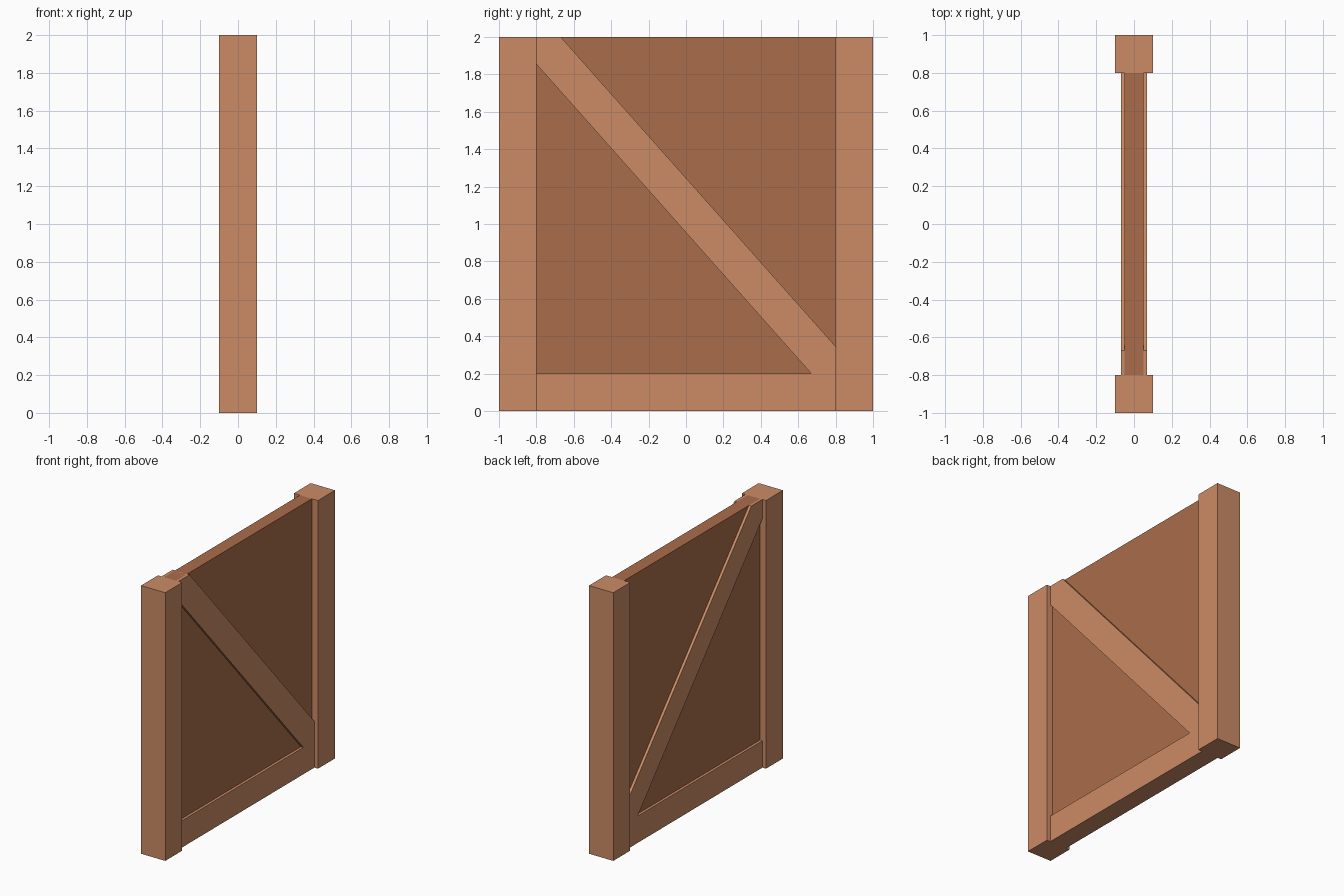
import bpy, bmesh

if "Cube" in bpy.data.objects:
    bpy.data.objects.remove(bpy.data.objects["Cube"])


def material(name, color):
    mat = bpy.data.materials.new(name)
    mat.diffuse_color = (*color, 1)
    mat.use_nodes = True
    mat.node_tree.nodes["Principled BSDF"].inputs["Base Color"].default_value = mat.diffuse_color
    return mat


def slab(name, outline, half, mat):
    """Extrude a (y, z) outline along x from -half to +half."""
    bm = bmesh.new()
    face = bm.faces.new([bm.verts.new((-half, y, z)) for y, z in outline])
    new = bmesh.ops.extrude_face_region(bm, geom=[face])["geom"]
    verts = [v for v in new if isinstance(v, bmesh.types.BMVert)]
    bmesh.ops.translate(bm, verts=verts, vec=(2 * half, 0, 0))
    bmesh.ops.recalc_face_normals(bm, faces=bm.faces)
    mesh = bpy.data.meshes.new(name)
    bm.to_mesh(mesh)
    bm.free()
    mesh.materials.append(mat)
    obj = bpy.data.objects.new(name, mesh)
    bpy.context.collection.objects.link(obj)
    return obj


def rect(y0, y1, z0, z1):
    return [(y0, z0), (y1, z0), (y1, z1), (y0, z1)]


frame_wood = material("frame_wood", (0.60, 0.26, 0.13))
panel_wood = material("panel_wood", (0.40, 0.155, 0.07))

# Upright posts at both ends
slab("front_post", rect(-1, -0.8, 0, 2), 0.1, frame_wood)
slab("back_post", rect(0.8, 1, 0, 2), 0.1, frame_wood)

# Bottom rail and recessed panel between the posts
slab("bottom_rail", rect(-0.8, 0.8, 0, 0.2), 0.07, frame_wood)
slab("panel", rect(-0.8, 0.8, 0.2, 2), 0.05, panel_wood)

# Diagonal brace, trimmed flush with posts, rail and top
slab("diagonal_brace", [(-0.8, 2), (-0.8, 1.855), (0.67, 0.2), (0.8, 0.2),
                        (0.8, 0.345), (-0.67, 2)], 0.07, frame_wood)
